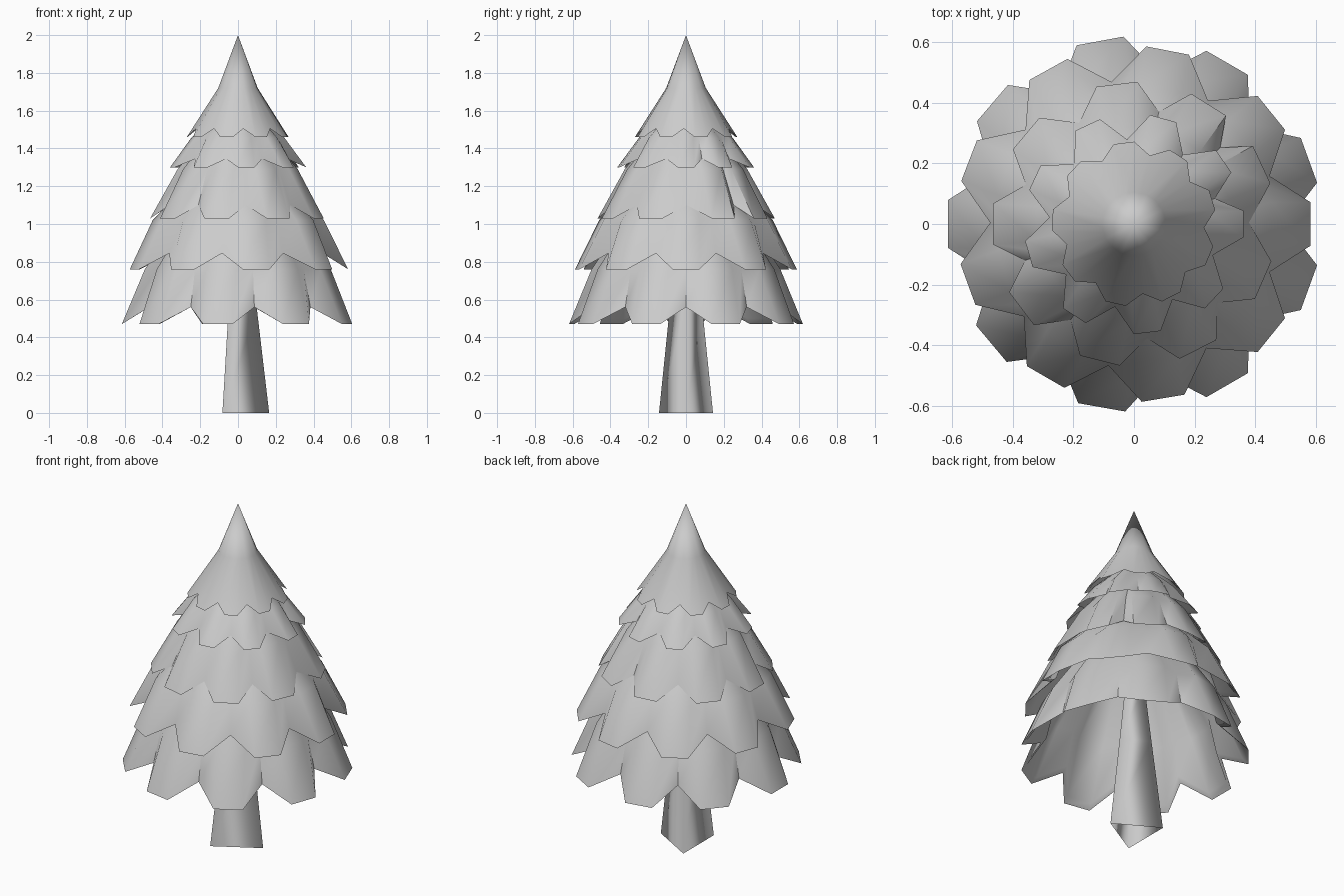
import bpy
import math
from math import cos, sin, radians

if "Cube" in bpy.data.objects:
    bpy.data.objects.remove(bpy.data.objects["Cube"])


def new_object(name, verts, faces):
    mesh = bpy.data.meshes.new(name)
    mesh.from_pydata(verts, [], faces)
    ob = bpy.data.objects.new(name, mesh)
    bpy.context.collection.objects.link(ob)
    bpy.ops.object.select_all(action='DESELECT')
    ob.select_set(True)
    bpy.context.view_layer.objects.active = ob
    return ob


def loft(rings):
    """Quads joining equal rings."""
    n = len(rings[0])
    verts = [v for ring in rings for v in ring]
    faces = [(k * n + i, k * n + (i + 1) % n, (k + 1) * n + (i + 1) % n, (k + 1) * n + i)
             for k in range(len(rings) - 1) for i in range(n)]
    return verts, faces


def petal_ring(angles, half, corner, notch):
    """Each petal gives two corners and the notch that follows them."""
    pts = []
    for i, a in enumerate(angles):
        after = angles[(i + 1) % len(angles)]
        gap = (a + ((after - a) % 360) / 2)
        for ang, (r, z) in ((a - half, corner), (a + half, corner), (gap, notch)):
            pts.append((r * cos(radians(ang)), r * sin(radians(ang)), z))
    return pts


def inset(ring, shrink=0.03, lift=0.03):
    """Inner copy of a ring, tucked inwards and up so the rim stays hidden."""
    out = []
    for x, y, z in ring:
        s = 1 - shrink / math.hypot(x, y)
        out.append((x * s, y * s, z + lift))
    return out


def tier(name, angles, half, tip, notch, mid, top, fold=0.91):
    """Folded skirt of petals; tip, notch, mid, top are (radius, z)."""
    outer = [petal_ring(angles, half, tip, notch),
             petal_ring(angles, half + 2, mid, (mid[0] * fold, mid[1]))]
    if top[0] > 0:
        outer.append(petal_ring(angles, half + 1, top, (top[0] * 0.95, top[1])))
    inner = [inset(r) for r in outer]
    verts, faces = loft(inner[::-1] + outer)
    if top[0] == 0:
        # close the treetop to a point, outside and inside
        n = len(outer[0])
        base = len(verts) - n
        verts += [(0, 0, top[1]), (0, 0, top[1] - 0.06)]
        for i in range(n):
            j = (i + 1) % n
            faces.append((base + i, base + j, len(verts) - 2))
            faces.append((j, i, len(verts) - 1))
    ob = new_object(name, verts, faces)
    bpy.ops.object.shade_smooth_by_angle(angle=radians(50))
    return ob


# foliage tiers, bottom to top (petal directions are slightly irregular)
tier("foliage_tier_1", (20, 60, 100.5, 139.5, 180, 220, 260, 300, 340), 7.3,
     (0.62, 0.47), (0.50, 0.56), (0.50, 0.76), (0.27, 1.10))
tier("foliage_tier_2", (0, 39, 79, 119, 159, 200, 240, 279.5, 321), 7,
     (0.588, 0.76), (0.475, 0.845), (0.46, 1.02), (0.28, 1.20))
tier("foliage_tier_3", (25, 58, 97, 140, 180, 217, 256, 297, 336.5), 8.3,
     (0.470, 1.03), (0.38, 1.10), (0.325, 1.29), (0.19, 1.45))
tier("foliage_tier_4", (0, 35, 74.5, 115, 155, 196, 237, 277, 317), 7,
     (0.364, 1.30), (0.28, 1.345), (0.25, 1.455), (0.12, 1.58))
tier("foliage_top", [17 + 40 * i for i in range(9)], 7.2,
     (0.272, 1.46), (0.232, 1.505), (0.105, 1.72), (0, 2.0), fold=0.98)

# three-sided tapering trunk, open at the foot
trunk_rings = [[(r * cos(radians(120 * i)), r * sin(radians(120 * i)), z) for i in range(3)]
               for r, z in ((0.165, 0), (0.10, 0.55), (0.06, 0.90))]
verts, faces = loft(trunk_rings)
trunk = new_object("trunk", verts, faces)
for p in trunk.data.polygons:
    p.use_smooth = True
